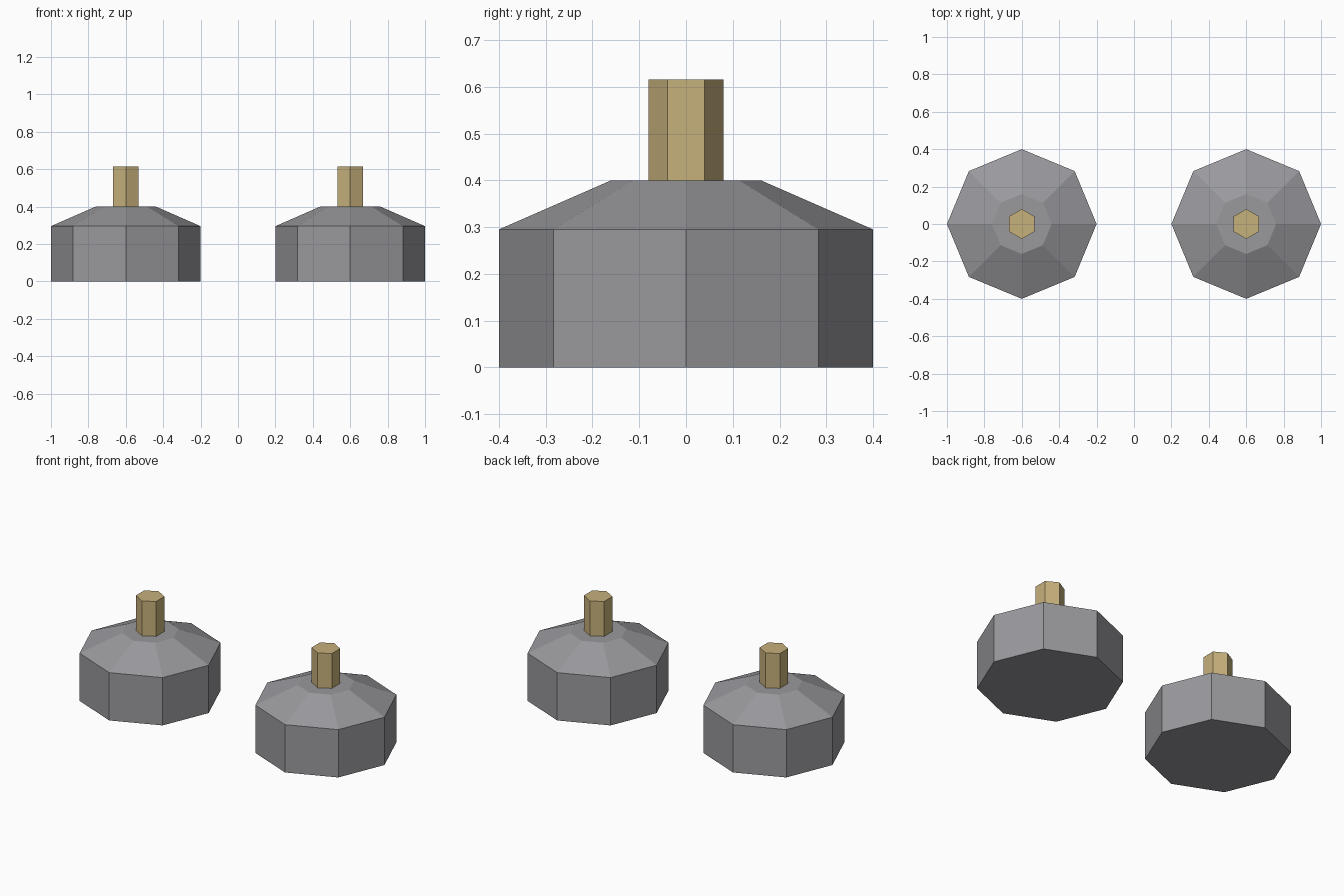
import bpy
import bmesh
from math import cos, sin, tau

cube = bpy.data.objects.get("Cube")
if cube:
    bpy.data.objects.remove(cube)


def make_material(name, colour):
    mat = bpy.data.materials.new(name)
    mat.use_nodes = True
    mat.diffuse_color = (*colour, 1)
    mat.node_tree.nodes["Principled BSDF"].inputs["Base Color"].default_value = (*colour, 1)
    return mat


def lathe(name, x, sides, profile, mat):
    """Flat-shaded turned solid; profile is (radius, z) from bottom to top, a corner on +y."""
    bm = bmesh.new()
    rings = [[bm.verts.new((r * sin(tau * i / sides), r * cos(tau * i / sides), z))
              for i in range(sides)] for r, z in profile]
    for low, high in zip(rings, rings[1:]):
        for i in range(sides):
            j = (i + 1) % sides
            bm.faces.new((low[i], low[j], high[j], high[i]))
    bm.faces.new(rings[0])
    bm.faces.new(rings[-1])
    bmesh.ops.recalc_face_normals(bm, faces=bm.faces)
    mesh = bpy.data.meshes.new(name)
    bm.to_mesh(mesh)
    bm.free()
    mesh.materials.append(mat)
    obj = bpy.data.objects.new(name, mesh)
    obj.location.x = x
    bpy.context.collection.objects.link(obj)


steel = make_material("grey steel", (0.32, 0.32, 0.34))
brass = make_material("pale brass", (0.57, 0.44, 0.20))

for side, x in (("left", 0.6), ("right", -0.6)):
    # Octagonal body with a sloping shoulder
    lathe(side + "_body", x, 8, [(0.4, 0), (0.4, 0.295), (0.16, 0.4)], steel)
    # Hexagonal peg standing on the body
    lathe(side + "_peg", x, 6, [(0.08, 0.4), (0.08, 0.615)], brass)
